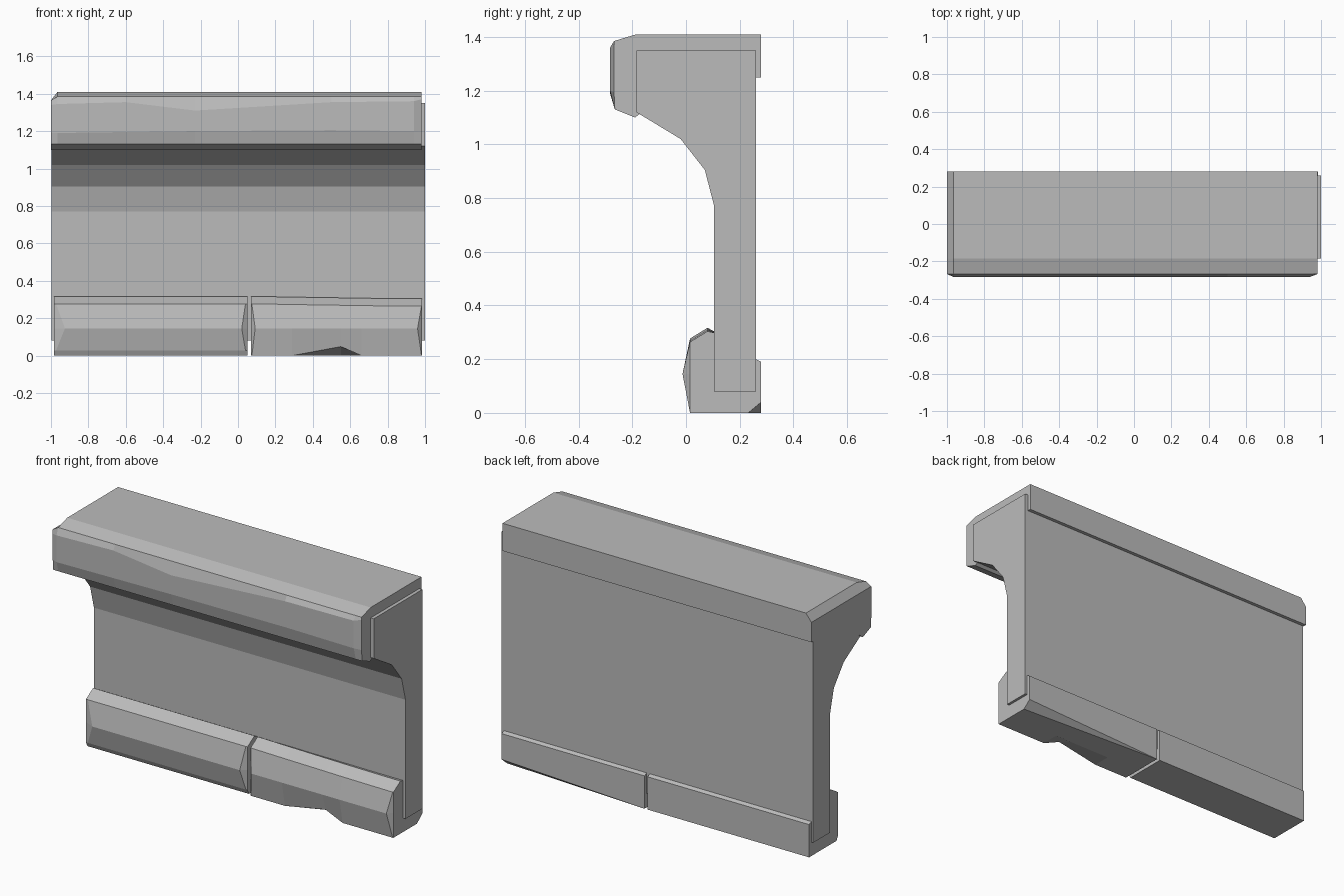
import bpy
import bmesh

old = bpy.data.objects.get("Cube")
if old:
    bpy.data.objects.remove(old, do_unlink=True)

stone = bpy.data.materials.new("plain_grey_stone")
stone.use_nodes = True
GREY = (0.5, 0.5, 0.5, 1)
stone.diffuse_color = GREY
stone.node_tree.nodes["Principled BSDF"].inputs["Base Color"].default_value = GREY


def loft(name, rings):
    """Skin a row of equal-length rings of points and close both ends."""
    bm = bmesh.new()
    loops = [[bm.verts.new(p) for p in ring] for ring in rings]
    n = len(loops[0])
    for a, b in zip(loops, loops[1:]):
        for i in range(n):
            j = (i + 1) % n
            bm.faces.new((a[i], a[j], b[j], b[i]))
    bm.faces.new(loops[0])
    bm.faces.new(loops[-1][::-1])
    bmesh.ops.recalc_face_normals(bm, faces=bm.faces)
    mesh = bpy.data.meshes.new(name)
    bm.to_mesh(mesh)
    bm.free()
    mesh.materials.append(stone)
    obj = bpy.data.objects.new(name, mesh)
    bpy.context.collection.objects.link(obj)
    return obj


# Wall slab with a stepped cove under the overhang
wall = [(0.26, 0.08), (0.26, 1.35), (-0.185, 1.35), (-0.185, 1.12),
        (-0.02, 1.02), (0.07, 0.905), (0.105, 0.77), (0.105, 0.08)]
loft("wall_slab", [[(x, y, z) for y, z in wall] for x in (-0.997, 1)])


# Coping stone with a worn front face
def coping_ring(x, worn_top, worn_low, front=-0.283, top=1.41):
    lip = min(top, 1.385)
    return [(x, y, z) for y, z in (
        (0.28, 1.25), (0.28, top), (-0.185, top), (max(front, -0.268), lip),
        (front, worn_top), (front, worn_low), (max(front, -0.265), 1.13),
        (-0.19, 1.1), (-0.15, 1.13), (0.2, 1.25))]


loft("coping_stone", [
    coping_ring(-1, 1.34, 1.19, -0.268, 1.365),
    coping_ring(-0.965, 1.345, 1.19),
    coping_ring(-0.6, 1.355, 1.195),
    coping_ring(-0.23, 1.31, 1.2),
    coping_ring(0.5, 1.355, 1.205),
    coping_ring(0.94, 1.36, 1.2),
    coping_ring(0.98, 1.37, 1.195, -0.268)])


# Base stones: pointed front, hooked over the back of the wall
def base_ring(x, drop=0, chip=0, cut=0, foot=0, ridge=-0.013, shift=0, inset=0):
    ring = [(0.28 - cut * 1.2, 0), (0.28, cut), (0.28, 0.19), (0.26, 0.2),
            (0.15, 0.2), (0.12, 0.295), (0.08, 0.317 - drop),
            (0.015, 0.277 - drop), (ridge, 0.145),
            (0.015, max(foot, chip)), (0.015 + foot / 2, chip),
            (0.12, 0)]
    return [(x + (inset if i == 8 else shift), y, z) for i, (y, z) in enumerate(ring)]


loft("base_stone_right", [
    base_ring(-0.985, foot=0.027, ridge=0.015),
    base_ring(-0.985, foot=0.027, shift=0.012, inset=0.06),
    base_ring(0.05, foot=0.027, shift=-0.01, inset=-0.03),
    base_ring(0.05, foot=0.027, ridge=0.015)])

loft("base_stone_left", [
    base_ring(0.07, ridge=0.015),
    base_ring(0.07, shift=0.004, inset=0.022),
    base_ring(0.29, 0.004, cut=0.01),
    base_ring(0.55, 0.008, chip=0.048, cut=0.021),
    base_ring(0.66, 0.01, cut=0.026),
    base_ring(0.985, 0.013, cut=0.04, shift=-0.004, inset=-0.025),
    base_ring(0.985, 0.013, cut=0.04, ridge=0.015)])
